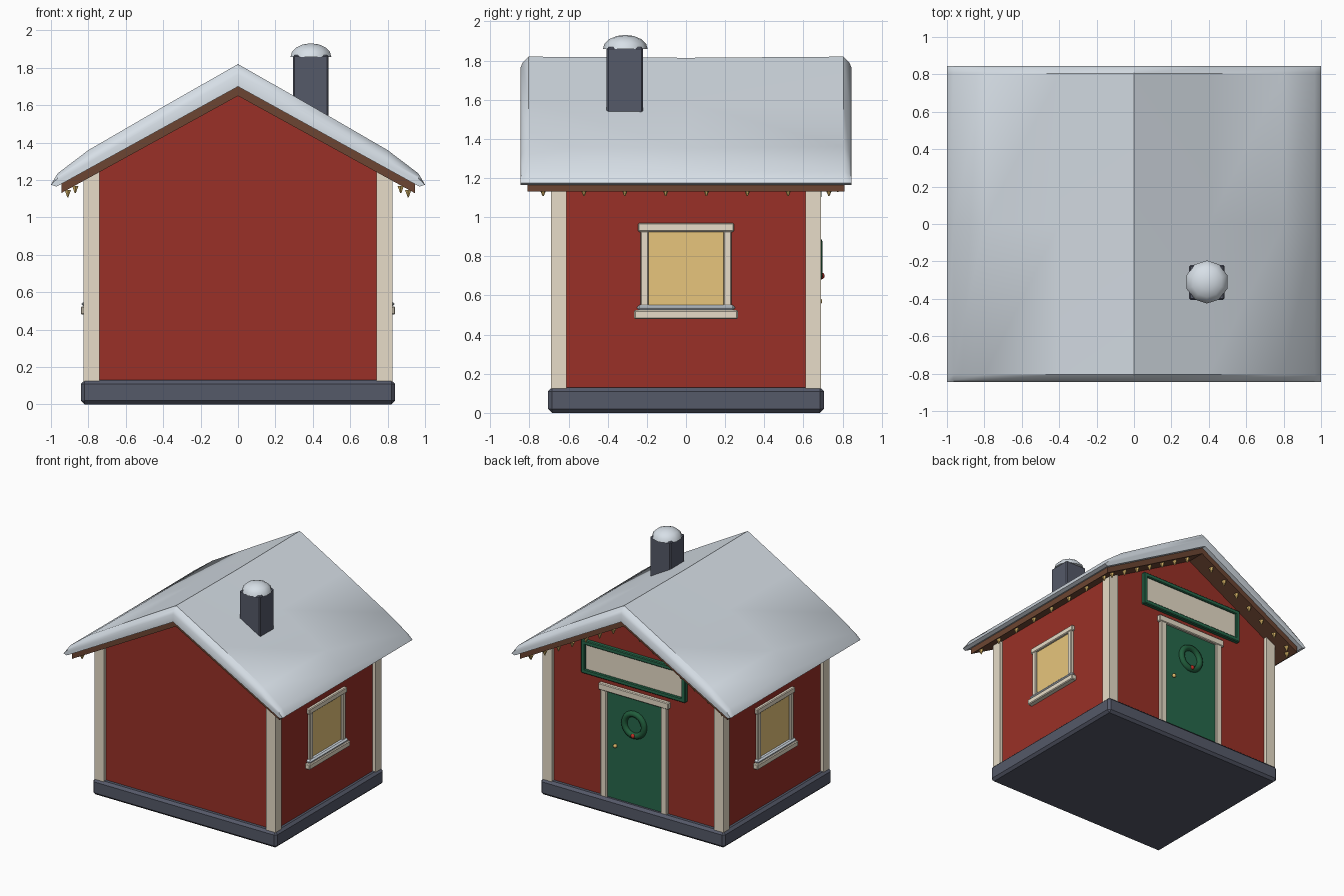
import bpy, bmesh
from math import radians, pi
from mathutils import Matrix, Vector

if "Cube" in bpy.data.objects:
    bpy.data.objects.remove(bpy.data.objects["Cube"], do_unlink=True)


def material(name, rgb):
    m = bpy.data.materials.new(name)
    m.use_nodes = True
    m.diffuse_color = (*rgb, 1)
    m.node_tree.nodes["Principled BSDF"].inputs["Base Color"].default_value = (*rgb, 1)
    return m


RED = material("barn red", (0.32, 0.03, 0.02))
CREAM = material("cream trim", (0.80, 0.72, 0.58))
SLATE = material("slate stone", (0.09, 0.10, 0.14))
SNOW = material("snow", (0.80, 0.87, 0.94))
WOOD = material("dark wood", (0.15, 0.06, 0.032))
GLASS = material("warm window", (0.80, 0.56, 0.20))
GREEN = material("door green", (0.02, 0.14, 0.07))
WREATH = material("wreath green", (0.015, 0.11, 0.045))
GOLD = material("gold", (0.75, 0.50, 0.15))
BERRY = material("berry red", (0.50, 0.03, 0.02))


def finish(name, bm, mat, smooth=None):
    bmesh.ops.recalc_face_normals(bm, faces=bm.faces)
    mesh = bpy.data.meshes.new(name)
    bm.to_mesh(mesh)
    bm.free()
    mesh.materials.append(mat)
    ob = bpy.data.objects.new(name, mesh)
    bpy.context.collection.objects.link(ob)
    if smooth:
        bpy.ops.object.select_all(action='DESELECT')
        ob.select_set(True)
        bpy.context.view_layer.objects.active = ob
        bpy.ops.object.shade_smooth_by_angle(angle=radians(smooth))
    return ob


def box(name, xs, ys, zs, mat, bevel=0.0):
    bm = bmesh.new()
    bmesh.ops.create_cube(bm, size=1)
    for v in bm.verts:
        v.co = Vector([(r[0] + r[1]) / 2 + c * abs(r[1] - r[0])
                       for r, c in zip((xs, ys, zs), v.co)])
    if bevel:
        bmesh.ops.bevel(bm, geom=bm.edges[:], offset=bevel, segments=1, affect='EDGES')
    return finish(name, bm, mat)


def loft(name, sections, mat, smooth=None):
    """Join matching (y, xz profile) sections into a closed solid."""
    bm = bmesh.new()
    rings = [[bm.verts.new((x, y, z)) for x, z in prof] for y, prof in sections]
    n = len(rings[0])
    for a, b in zip(rings, rings[1:]):
        for i in range(n):
            j = (i + 1) % n
            bm.faces.new((a[i], a[j], b[j], b[i]))
    bm.faces.new(rings[0])
    bm.faces.new(rings[-1])
    return finish(name, bm, mat, smooth)


def ball(name, loc, r, mat):
    bm = bmesh.new()
    bmesh.ops.create_uvsphere(bm, u_segments=10, v_segments=8, radius=r,
                              matrix=Matrix.Translation(loc))
    return finish(name, bm, mat, 60)


def both(points):
    """Mirror a right-hand profile, ridge point first, into a full outline."""
    return points + [(-x, z) for x, z in reversed(points) if x > 0]


RIDGE, PITCH = 1.65, 0.55


def under(x):
    return RIDGE - PITCH * abs(x)


# Base and walls
box("stone_base", (-0.84, 0.84), (-0.705, 0.705), (0, 0.13), SLATE, 0.02)
wall = both([(0, RIDGE + 0.01), (0.8, under(0.8) + 0.01), (0.8, 0.1)])
loft("walls", [(-0.66, wall), (0.66, wall)], RED)

# Corner boards with tops cut to the roof pitch
for sx in (1, -1):
    for sy in (1, -1):
        post = [(sx * x, z) for x, z in ((0.74, 0.12), (0.825, 0.12),
                (0.825, under(0.825) + 0.01), (0.74, under(0.74) + 0.01))]
        loft("corner_board", [(sy * 0.61, post), (sy * 0.69, post)], CREAM)

# Wooden roof deck
deck = [(0, RIDGE), (0.945, under(0.945)), (0.945, under(0.945) + 0.055), (0, RIDGE + 0.06)]
deck = deck + [(-x, z) for x, z in (deck[2], deck[1])]
loft("roof_deck", [(-0.81, deck), (0.81, deck)], WOOD)


# Snow blanket with softened ends and a slight sag
def snow(drop):
    top = [(0, 1.82 - drop), (0.4, 1.592 - drop), (0.8, 1.36 - drop),
           (0.965, 1.235 - drop / 2), (1.0, 1.175)]
    low = [(0.97, 1.165), (0, 1.70)]
    left = [(-x, z) for x, z in (low[:1] + top[:0:-1])]
    return top + low + left


loft("roof_snow", [(-0.845, snow(0.055)), (-0.835, snow(0.03)), (-0.805, snow(0)),
                   (0, snow(0.006)),
                   (0.805, snow(0)), (0.835, snow(0.03)), (0.845, snow(0.055))], SNOW, 35)

# Chimney and its snow cap
box("chimney", (0.295, 0.485), (-0.405, -0.22), (1.4, 1.868), SLATE, 0.008)
bm = bmesh.new()
bmesh.ops.create_uvsphere(bm, u_segments=10, v_segments=8, radius=1)
cut = bmesh.ops.bisect_plane(bm, geom=bm.verts[:] + bm.edges[:] + bm.faces[:], dist=1e-4,
                             plane_co=(0, 0, 0), plane_no=(0, 0, 1), clear_inner=True)
bmesh.ops.holes_fill(bm, edges=[e for e in bm.edges if e.is_boundary])
bmesh.ops.transform(bm, verts=bm.verts, matrix=Matrix.Translation((0.39, -0.31, 1.858))
                    @ Matrix.Diagonal((0.115, 0.115, 0.073, 1)))
finish("chimney_snow", bm, SNOW, 50)

# Side windows
for s in (1, -1):
    def side(name, depth, ys, zs, mat, bevel=0.006):
        box(name, sorted((s * 0.79, s * depth)), ys, zs, mat, bevel)
    side("window_glass", 0.805, (-0.2, 0.2), (0.54, 0.93), GLASS, 0)
    for y in (-0.212, 0.212):
        side("window_jamb", 0.822, (y - 0.021, y + 0.021), (0.54, 0.93), CREAM)
    side("window_header", 0.825, (-0.245, 0.245), (0.925, 0.97), CREAM)
    side("window_sill", 0.84, (-0.265, 0.265), (0.48, 0.525), CREAM)
    side("sill_snow", 0.836, (-0.25, 0.25), (0.522, 0.552), SNOW, 0.012)

# Door with trim, knob and wreath
box("door", (-0.25, 0.25), (0.65, 0.668), (0.12, 1.01), GREEN)
for x in (-0.275, 0.275):
    box("door_jamb", (x - 0.028, x + 0.028), (0.65, 0.685), (0.12, 1.01), CREAM, 0.006)
box("door_header", (-0.32, 0.32), (0.65, 0.69), (1.0, 1.055), CREAM, 0.006)
ball("door_knob", (0.17, 0.68, 0.57), 0.016, GOLD)
bpy.ops.mesh.primitive_torus_add(major_segments=20, minor_segments=8, major_radius=0.09,
                                 minor_radius=0.025, location=(0, 0.672, 0.785),
                                 rotation=(pi / 2, 0, 0))
wreath = bpy.context.object
wreath.name = "wreath"
wreath.data.materials.append(WREATH)
bpy.ops.object.shade_smooth_by_angle(angle=radians(50))
ball("wreath_berry", (0, 0.69, 0.7), 0.018, BERRY)

# Blank sign board with raised frame
box("sign_panel", (-0.45, 0.45), (0.65, 0.678), (1.11, 1.36), CREAM)
for z in (1.115, 1.352):
    box("sign_rail", (-0.475, 0.475), (0.65, 0.692), (z - 0.018, z + 0.018), GREEN, 0.006)
for x in (-0.457, 0.457):
    box("sign_stile", (x - 0.018, x + 0.018), (0.65, 0.692), (1.1, 1.37), GREEN, 0.006)


# Hanging lights along both eaves and the door gable
def bulb(x, y):
    bm = bmesh.new()
    bmesh.ops.create_cone(bm, cap_ends=True, segments=6, radius1=0.003, radius2=0.02,
                          depth=0.04, matrix=Matrix.Translation((x, y, under(x) - 0.022)))
    finish("string_light", bm, GOLD)


for s in (1, -1):
    for i in range(8):
        bulb(s * 0.91, -0.73 + i * 0.2086)
    for i in range(7):
        bulb(s * (0.12 + i * 0.125), 0.775)
